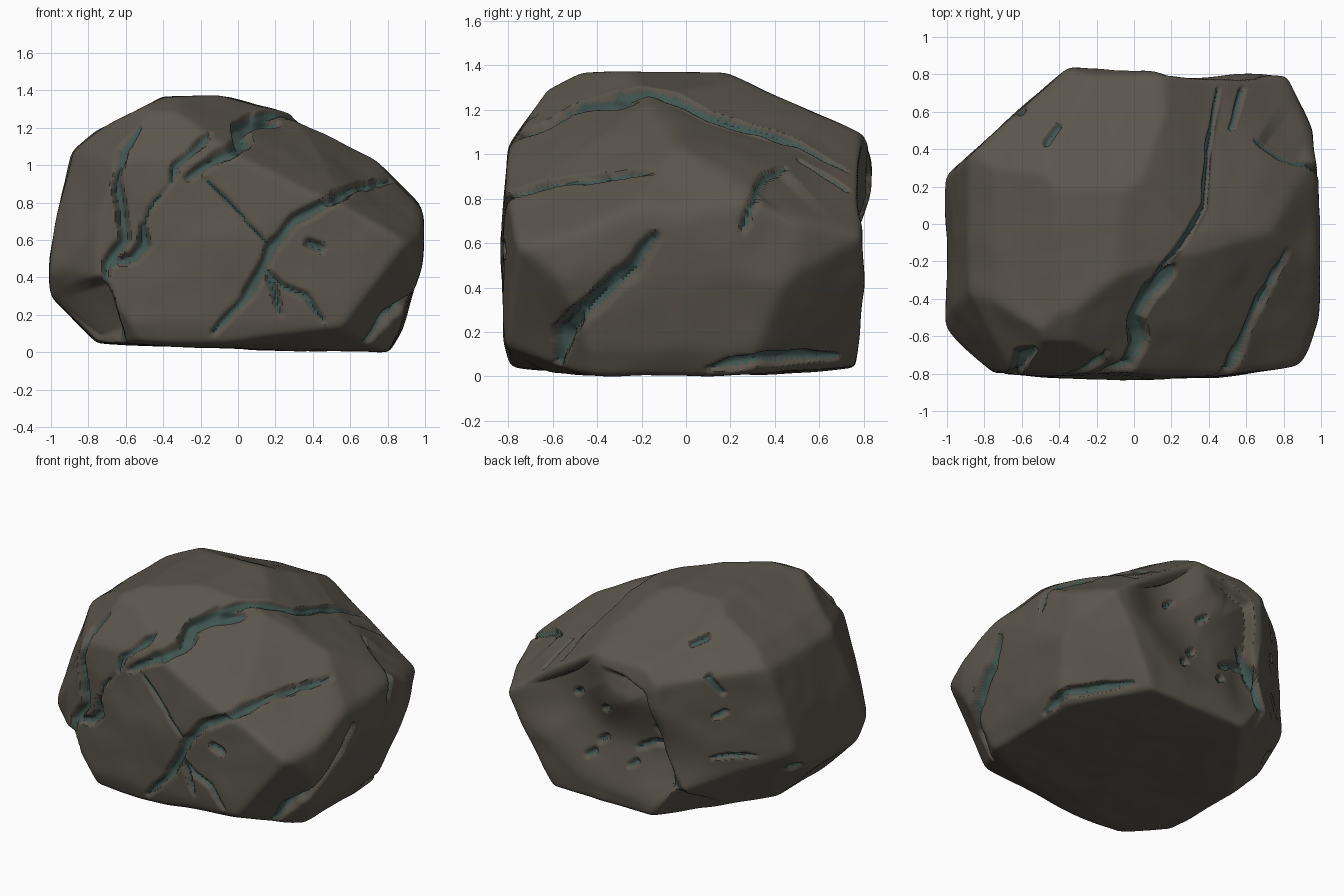
import bpy
import bmesh
import math
from mathutils import Vector, noise

cube = bpy.data.objects.get("Cube")
if cube:
    bpy.data.objects.remove(cube, do_unlink=True)

CENTRE = Vector((0, 0, .65))
GRID_CUTS = 120
STEP_REACH = .35


def make_material(name, colour):
    mat = bpy.data.materials.new(name)
    mat.use_nodes = True
    mat.diffuse_color = (*colour, 1)
    mat.node_tree.nodes["Principled BSDF"].inputs["Base Color"].default_value = (*colour, 1)
    return mat


stone = make_material("dark stone", (.105, .093, .073))
mineral = make_material("teal crack", (.052, .092, .083))

# Outlines of the boulder along the three axes, counter-clockwise and convex
front_outline = [(-.75, .05), (.3, .01), (.8, 0), (.87, .12), (.97, .45), (1, .68),
                 (.98, .77), (.72, 1.03), (.28, 1.27), (-.1, 1.37), (-.4, 1.36),
                 (-.75, 1.18), (-.88, 1.07), (-.97, .7), (-1, .48), (-1, .3), (-.8, .1)]
side_outline = [(-.78, .05), (-.4, 0), (.1, 0), (.76, .04), (.8, .4), (.84, .95),
                (.8, 1.08), (.18, 1.36), (-.45, 1.37), (-.62, 1.28), (-.79, 1.03),
                (-.83, .6), (-.81, .15)]
top_outline = [(-.75, -.79), (-.3, -.83), (.4, -.82), (.9, -.75), (.98, -.5), (1, 0),
               (.95, .5), (.82, .79), (-.35, .84), (-1, .25), (-1, -.58)]

# Broken facets: outward direction and a point on the facet
facets = [((.45, -.56, 1), (0, -.7, 1.09)),
          ((.68, -.47, 1), (.6, -.5, .9)),
          ((.55, .25, 1), (.38, .1, 1.18)),
          ((.5, .4, .75), (.65, .45, .93)),
          ((.8, .6, -.5), (.8, .72, .5)),
          ((.6, -.55, -.4), (.8, -.57, .2)),
          ((.1, -.4, -.9), (.35, -.6, .02)),
          ((-.8, -.5, .3), (-.82, -.65, .75)),
          ((-.6, -.45, .6), (-.62, -.64, 1.13)),
          ((-.6, -.6, -.4), (-.72, -.72, .25)),
          ((-.7, .5, -.6), (-.8, .32, .3)),
          ((-.4, .6, .9), (-.48, .45, 1.2))]

# Cracks per side: half width, height of the broken step, path
front_cracks = [
    (.034, 0, [(-.53, 1.2), (-.62, 1.08), (-.65, .9), (-.62, .75), (-.61, .6), (-.7, .47), (-.7, .4)]),
    (.036, 0, [(-.68, .47), (-.56, .5), (-.5, .57), (-.51, .68)]),
    (.027, 0, [(-.15, 1.17), (-.22, 1.1), (-.33, 1), (-.36, .9)]),
    (.012, 0, [(-.36, .9), (-.47, .77), (-.51, .65)]),
    (.045, 0, [(.22, 1.24), (.08, 1.24), (0, 1.2), (.04, 1.12), (-.1, 1.05), (-.27, .93)]),
    (.014, 0, [(-.18, .93), (0, .75), (.17, .56)]),
    (.036, 0, [(-.13, .1), (.03, .28), (.12, .42), (.18, .56), (.3, .7), (.45, .79), (.62, .88), (.82, .92)]),
    (.024, 0, [(.15, .42), (.19, .33), (.23, .2)]),
    (.022, 0, [(.15, .44), (.24, .35), (.36, .3), (.46, .16)]),
    (.032, 0, [(.38, .58), (.44, .56)]),
    (.018, .08, [(-.6, .02), (-.67, .25), (-.72, .42)]),
]
right_cracks = [
    (.046, .02, [(-.14, .63), (-.25, .48), (-.45, .3), (-.56, .2), (-.58, .04)]),
    (.022, 0, [(.25, .65), (.29, .76), (.33, .84)]),
    (.03, 0, [(.1, .03), (.35, .08), (.68, .09)]),
]
top_cracks = [
    (.024, .04, [(.45, .72), (.4, .4), (.38, .1), (.3, -.05), (.15, -.25), (-.02, -.48)]),
    (.02, 0, [(.53, .52), (.58, .72)]),
    (.018, .03, [(.65, .45), (.78, .36), (.95, .3)]),
    (.024, 0, [(-.47, .44), (-.41, .52)]),
]
back_cracks = [
    (0, .08, [(.1, 1.03), (-.1, 1), (-.27, .93), (-.32, .72), (-.36, .52), (-.45, .3), (-.58, .08)]),
    (.026, 0, [(-.26, .62), (-.34, .52), (-.42, .33), (-.48, .24)]),
    (.026, 0, [(-.34, .52), (-.22, .51), (-.12, .46)]),
    (.024, 0, [(-.6, 1.04), (-.67, .93)]),
    (.022, 0, [(-.62, .48), (-.72, .49), (-.83, .48)]),
]
# Small pits on the back, each a short slanted crack
for px, pz in [(.32, .74), (.08, .7), (.13, .46), (.21, .35), (-.1, .35), (-.66, .78), (-.95, .34)]:
    back_cracks.append((.024, 0, [(px - .02, pz + .015), (px + .02, pz - .015)]))

# Broad hollow worn into the back
HOLLOW_PATH = [(.42, .92), (.36, .7), (.12, .52), (-.25, .48)]
HOLLOW_REACH = .38
HOLLOW_DEPTH = .1

# Each side: flattened coordinates and how much a normal faces it
sides = [
    (lambda p: (p.x, p.z), lambda n: -n.y, front_cracks),
    (lambda p: (p.y, p.z), lambda n: n.x, right_cracks),
    (lambda p: (p.x, p.y), lambda n: n.z, top_cracks),
    (lambda p: (p.x, p.z), lambda n: n.y, back_cracks),
]


def collect_planes():
    """Every outline edge and facet as a normal divided by its distance from the centre."""
    planes = []

    def add(normal, point):
        planes.append(normal / normal.dot(point - CENTRE))

    lifts = [(front_outline, lambda u, v: Vector((u, 0, v))),
             (side_outline, lambda u, v: Vector((0, u, v))),
             (top_outline, lambda u, v: Vector((u, v, 0)))]
    for outline, lift in lifts:
        for a, b in zip(outline, outline[1:] + outline[:1]):
            add(lift(b[1] - a[1], a[0] - b[0]), lift(*a))
    for normal, point in facets:
        add(Vector(normal), Vector(point))
    return planes


def nearest_on_path(u, v, path):
    """Distance to the path, position along it from 0 to 1, and which side."""
    best = (9, 0, 0)
    count = len(path) - 1
    for i in range(count):
        (ax, ay), (bx, by) = path[i], path[i + 1]
        ex, ey, px, py = bx - ax, by - ay, u - ax, v - ay
        t = max(0, min(1, (px * ex + py * ey) / (ex * ex + ey * ey)))
        d = math.hypot(px - t * ex, py - t * ey)
        if d < best[0]:
            best = (d, (i + t) / count, ex * py - ey * px)
    return best


def bounds(path, margin):
    us, vs = zip(*path)
    return min(us) - margin, max(us) + margin, min(vs) - margin, max(vs) + margin


def carve(vert, boxed_sides):
    """Depth to sink a vertex and how close it is to a crack floor."""
    depth, floor, drop = 0, 0, 0
    wobble = 1 + .35 * noise.noise(vert.co * 9)
    for flatten, facing, cracks in boxed_sides:
        toward = facing(vert.normal)
        if toward < .2:
            continue
        fade = min(1, (toward - .2) * 6)
        u, v = flatten(vert.co)
        for (width, step, path), (u0, u1, v0, v1) in cracks:
            if not (u0 < u < u1 and v0 < v < v1):
                continue
            d, along, side = nearest_on_path(u, v, path)
            end = min(along, 1 - along)
            taper = min(1, .5 + 2.5 * end) if len(path) > 2 else 1
            w = width * wobble * taper
            if d < w:
                f = min(1, 1.8 * (1 - d / w)) * fade
                floor = max(floor, f)
                depth = max(depth, f * w * 1.3)
            if step and side > 0 and d < STEP_REACH:
                ramp = min(1, d / .03) * min(1, 5 * end) * fade
                drop = max(drop, step * ramp * (1 - d / STEP_REACH) ** 2)
    return depth + drop, floor


# Boulder body: a fine ball grid pushed out to the cut planes
bm = bmesh.new()
bmesh.ops.create_cube(bm, size=2)
bmesh.ops.subdivide_edges(bm, edges=bm.edges[:], cuts=GRID_CUTS, use_grid_fill=True)
planes = collect_planes()
for vert in bm.verts:
    ray = vert.co.normalized()
    vert.co = CENTRE + ray * 1.005 / max(q.dot(ray) for q in planes)

# Worn edges, the hollow back and gentle unevenness
for _ in range(14):
    bmesh.ops.smooth_vert(bm, verts=bm.verts[:], factor=.5,
                          use_axis_x=True, use_axis_y=True, use_axis_z=True)
bm.normal_update()
for vert in bm.verts:
    lift = .01 * noise.noise(vert.co * 2.5) + .005 * noise.noise(vert.co * 6)
    if vert.normal.y > .45:
        near = nearest_on_path(vert.co.x, vert.co.z, HOLLOW_PATH)[0] / HOLLOW_REACH
        if near < 1:
            lift -= HOLLOW_DEPTH * (1 - near * near) ** 2 * min(1, 2.5 * (vert.normal.y - .45))
    vert.co += vert.normal * lift
bm.normal_update()

# Cracks, pits and broken steps
boxed_sides = [(flatten, facing, [(c, bounds(c[2], STEP_REACH if c[1] else .06)) for c in cracks])
               for flatten, facing, cracks in sides]
bm.verts.index_update()
carved = [carve(vert, boxed_sides) for vert in bm.verts]
for vert, (depth, floor) in zip(bm.verts, carved):
    vert.co -= vert.normal * depth
for face in bm.faces:
    closeness = sum(carved[v.index][1] for v in face.verts) / len(face.verts)
    face.material_index = 1 if closeness > .62 else 0

# Rest the boulder on the ground
ground = min(v.co.z for v in bm.verts)
bmesh.ops.translate(bm, verts=bm.verts[:], vec=(0, 0, -ground))

mesh = bpy.data.meshes.new("boulder")
bm.to_mesh(mesh)
bm.free()
mesh.materials.append(stone)
mesh.materials.append(mineral)
boulder = bpy.data.objects.new("boulder", mesh)
bpy.context.collection.objects.link(boulder)
bpy.context.view_layer.objects.active = boulder
boulder.select_set(True)
bpy.ops.object.shade_smooth_by_angle(angle=math.radians(50))
